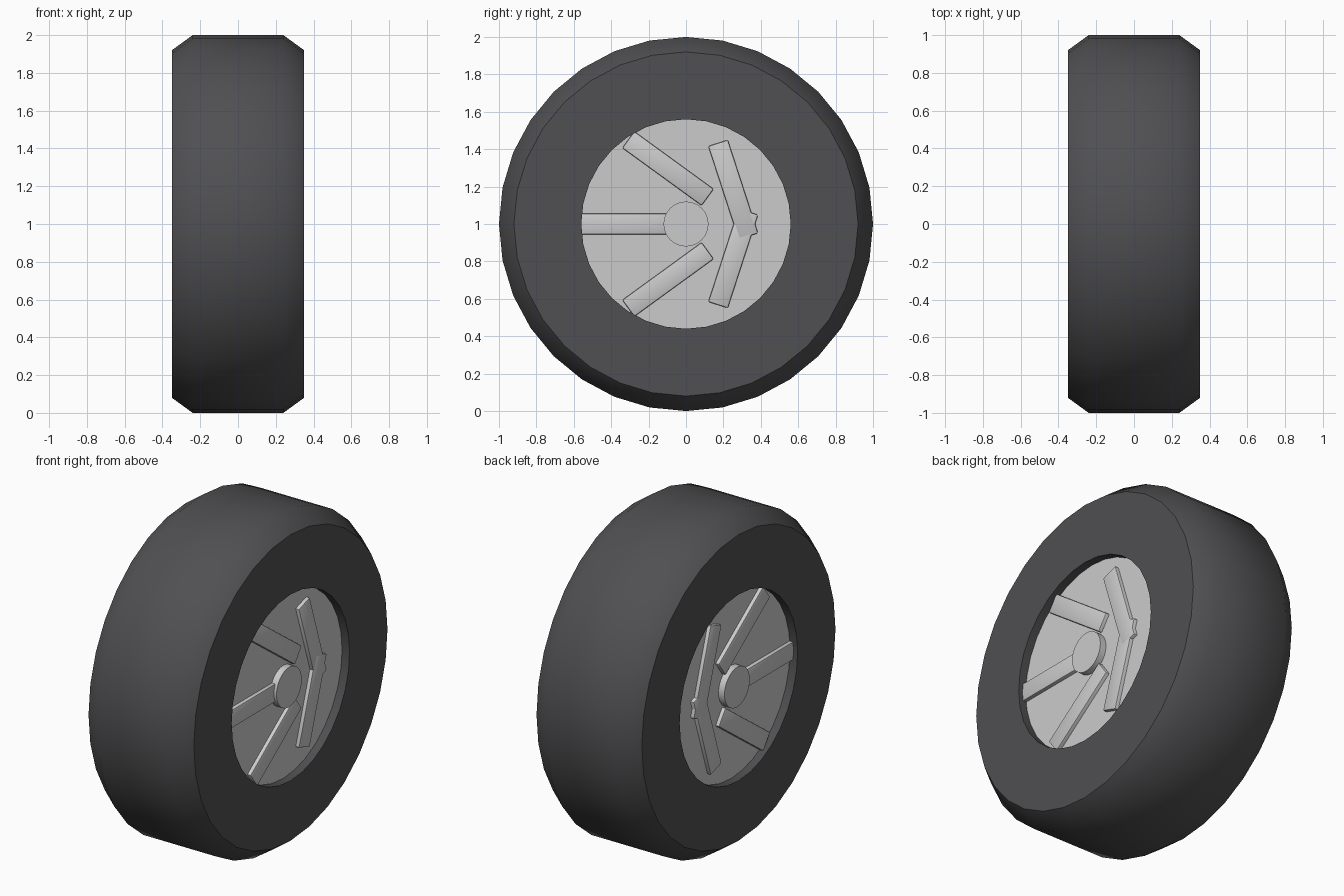
import bpy, bmesh, math
from mathutils import Matrix

if "Cube" in bpy.data.objects:
    bpy.data.objects.remove(bpy.data.objects["Cube"])

SIDES = 32
CENTRE_Z = 1.0


def lathe(name, profile, sides, closed, smooth_angle):
    """Revolve (x, radius) points around the x axis at axle height."""
    bm = bmesh.new()
    rings = []
    for x, r in profile:
        ring = []
        for i in range(sides):
            a = 2 * math.pi * i / sides
            ring.append(bm.verts.new((x, r * math.cos(a), CENTRE_Z + r * math.sin(a))))
        rings.append(ring)
    pairs = list(zip(rings, rings[1:]))
    if closed:
        pairs.append((rings[-1], rings[0]))
    else:
        bm.faces.new(rings[0])
        bm.faces.new(rings[-1])
    for a, b in pairs:
        for i in range(sides):
            j = (i + 1) % sides
            bm.faces.new((a[i], a[j], b[j], b[i]))
    return finish(name, bm, smooth_angle)


def finish(name, bm, smooth_angle=None):
    bmesh.ops.recalc_face_normals(bm, faces=bm.faces)
    mesh = bpy.data.meshes.new(name)
    bm.to_mesh(mesh)
    bm.free()
    obj = bpy.data.objects.new(name, mesh)
    bpy.context.collection.objects.link(obj)
    if smooth_angle:
        bpy.ops.object.select_all(action='DESELECT')
        obj.select_set(True)
        bpy.context.view_layer.objects.active = obj
        bpy.ops.object.shade_smooth_by_angle(angle=math.radians(smooth_angle))
    return obj


def spoke(name, side, theta):
    """Bevelled bar, turned at half the rate of its position around the hub."""
    bm = bmesh.new()
    bmesh.ops.create_cube(bm, size=1, matrix=Matrix.Diagonal((0.1, 0.525, 0.11, 1)))
    bmesh.ops.bevel(bm, geom=bm.edges[:], offset=0.008, segments=2, profile=0.5, affect='EDGES')
    turn = Matrix.Rotation(math.pi / 2 + theta / 2, 4, 'X')
    place = Matrix.Translation((side * 0.273, 0.312 * math.cos(theta),
                                CENTRE_Z + 0.312 * math.sin(theta)))
    bm.transform(place @ turn)
    return finish(name, bm, 30)


# Tyre: chamfered tread, flat sidewalls, open bore
tyre = lathe("tyre", [(-0.35, 0.56), (-0.35, 0.92), (-0.24, 1.0),
                      (0.24, 1.0), (0.35, 0.92), (0.35, 0.56)], SIDES, True, 42)
rubber = bpy.data.materials.new("rubber")
rubber.diffuse_color = (0.08, 0.08, 0.085, 1)
rubber.use_nodes = True
rubber.node_tree.nodes["Principled BSDF"].inputs["Base Color"].default_value = rubber.diffuse_color
tyre.data.materials.append(rubber)

# Wheel disc, slightly recessed on both sides
lathe("wheel_disc", [(-0.3, 0.56), (0.3, 0.56)], SIDES, False, 30)

# Hub through the disc
lathe("hub", [(-0.34, 0.12), (0.34, 0.12)], SIDES, False, 30)

# Five spokes on each face
for label, side in (("right", 1), ("left", -1)):
    for i in range(5):
        spoke(f"spoke_{label}_{i + 1}", side, math.radians(36 + 72 * i))
